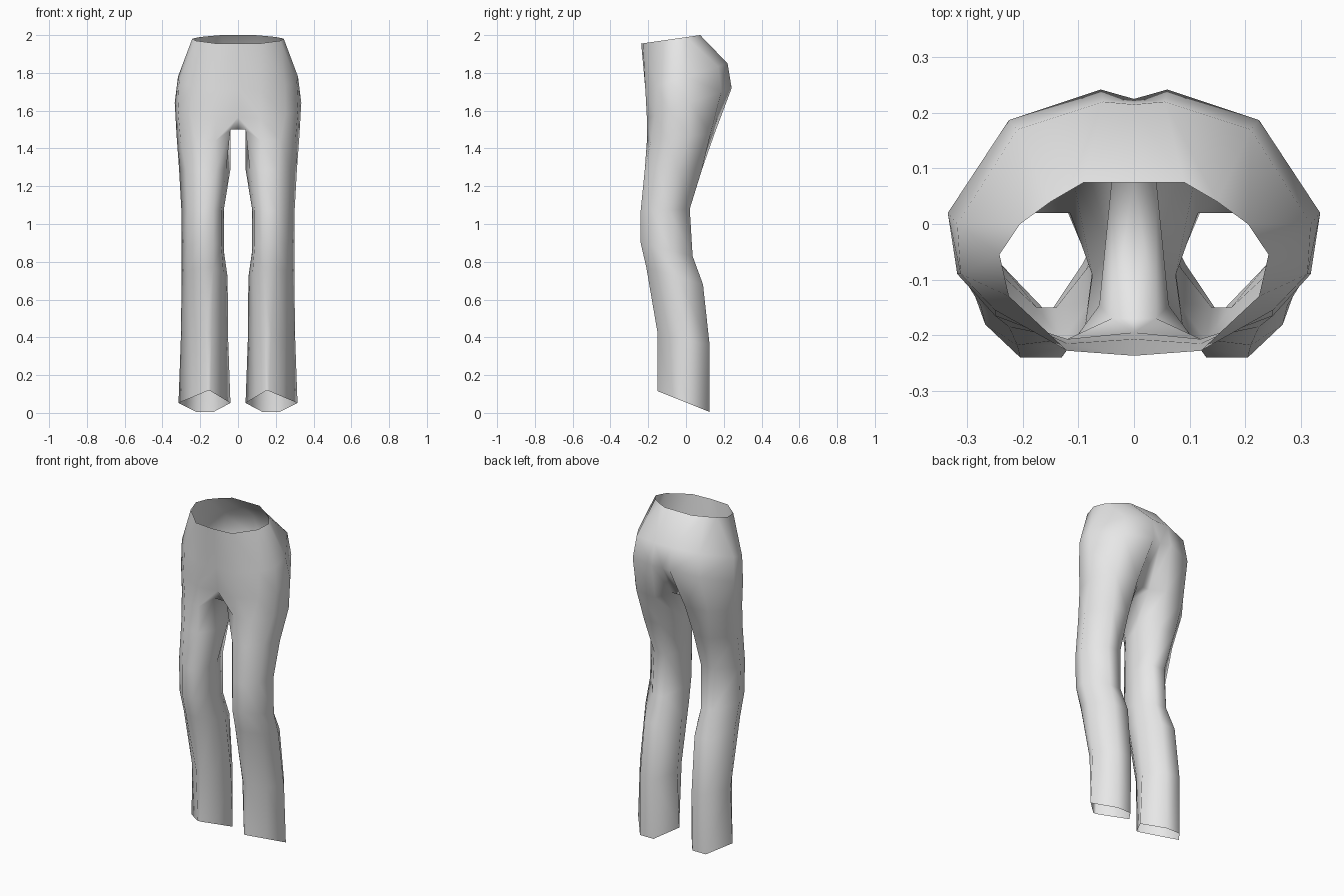
import bpy
import bmesh
from mathutils import Vector

default_cube = bpy.data.objects.get("Cube")
if default_cube:
    bpy.data.objects.remove(default_cube)

# Cloth material
cloth = bpy.data.materials.new("light_grey_cloth")
cloth.use_nodes = True
grey = (0.8, 0.8, 0.8, 1)
cloth.diffuse_color = grey
cloth.node_tree.nodes["Principled BSDF"].inputs["Base Color"].default_value = grey


def tilted(points, front_z, back_z):
    """Lift flat points onto a plane that slopes from front to back."""
    ys = [p[1] for p in points]
    low, span = min(ys), max(ys) - min(ys)
    return [Vector((x, y, front_z + (back_z - front_z) * (y - low) / span))
            for x, y in points]


def leg_ring(front_z, back_z, front_y, back_y, inner, outer, front, back, bulge):
    """Eight-sided leg section, from the inner front round the outside."""
    mid_y = front_y + 0.57 * (back_y - front_y)
    half_y = (front_y + mid_y) / 2 - bulge
    points = [
        ((inner + front[0]) / 2 - bulge, half_y),
        (front[0], front_y), (front[1], front_y),
        ((outer + front[1]) / 2 + bulge, half_y),
        (outer, mid_y),
        (back[1], back_y), (back[0], back_y),
        (inner, mid_y),
    ]
    return tilted(points, front_z, back_z)


# Seat sections on the left half: front centre, round the hip, back centre
waist = tilted([(0, -.237), (.12, -.228), (.225, -.13), (.242, -.055),
                (.205, 0), (.15, .04), (.09, .075), (0, .075)], 1.955, 2.0)
upper_hip = tilted([(0, -.207), (.12, -.215), (.25, -.155), (.312, -.09),
                    (.318, 0), (.21, .17), (.055, .22), (0, .215)], 1.71, 1.85)
lower_hip = tilted([(0, -.195), (.12, -.207), (.25, -.165), (.318, -.09),
                    (.335, .02), (.225, .187), (.06, .242), (0, .225)], 1.56, 1.72)
crotch = tilted([(.04, -.17), (.12, -.207), (.225, -.185), (.305, -.1),
                 (.325, .02), (.24, .13), (.1, .152), (.04, .08)], 1.44, 1.48)
for end in (0, -1):
    crotch[end].z = 1.5

# Leg sections from the thigh to the hem
legs = [
    leg_ring(1.29, 1.29, -.218, .085, .04, .312, (.115, .21), (.11, .22), .015),
    leg_ring(1.07, 1.08, -.24, .02, .075, .3, (.13, .205), (.115, .2), .015),
    leg_ring(.9, .83, -.24, .035, .075, .298, (.13, .205), (.125, .2), .015),
    leg_ring(.77, .68, -.21, .09, .055, .298, (.13, .2), (.12, .215), .015),
    leg_ring(.42, .36, -.15, .125, .052, .303, (.14, .175), (.125, .22), .01),
    leg_ring(.115, .005, -.15, .125, .04, .315, (.145, .165), (.13, .22), 0),
]

bm = bmesh.new()


def add_ring(points):
    return [bm.verts.new(p) for p in points]


def bridge(upper, lower, closed):
    count = len(upper)
    for i in range(count if closed else count - 1):
        j = (i + 1) % count
        bm.faces.new((upper[i], lower[i], lower[j], upper[j]))


# Seat
seat_rings = [add_ring(r) for r in (waist, upper_hip, lower_hip, crotch)]
for upper, lower in zip(seat_rings, seat_rings[1:]):
    bridge(upper, lower, False)

# Crotch strip between the legs
hip, fork = seat_rings[-2:]
front_mid = bm.verts.new((0, fork[0].co.y, fork[0].co.z))
back_mid = bm.verts.new((0, fork[-1].co.y, fork[-1].co.z))
bm.faces.new((hip[0], front_mid, fork[0]))
bm.faces.new((hip[-1], fork[-1], back_mid))
bm.faces.new((fork[0], front_mid, back_mid, fork[-1]))

# Leg
leg_rings = [fork] + [add_ring(r) for r in legs]
for upper, lower in zip(leg_rings, leg_rings[1:]):
    bridge(upper, lower, True)

for face in bm.faces:
    face.smooth = True
mesh = bpy.data.meshes.new("trousers")
bm.to_mesh(mesh)
bm.free()
mesh.materials.append(cloth)

# Mirror the half across the middle seam
trousers = bpy.data.objects.new("trousers", mesh)
bpy.context.collection.objects.link(trousers)
mirror = trousers.modifiers.new("mirror", 'MIRROR')
mirror.use_clip = True
mirror.merge_threshold = 0.001
